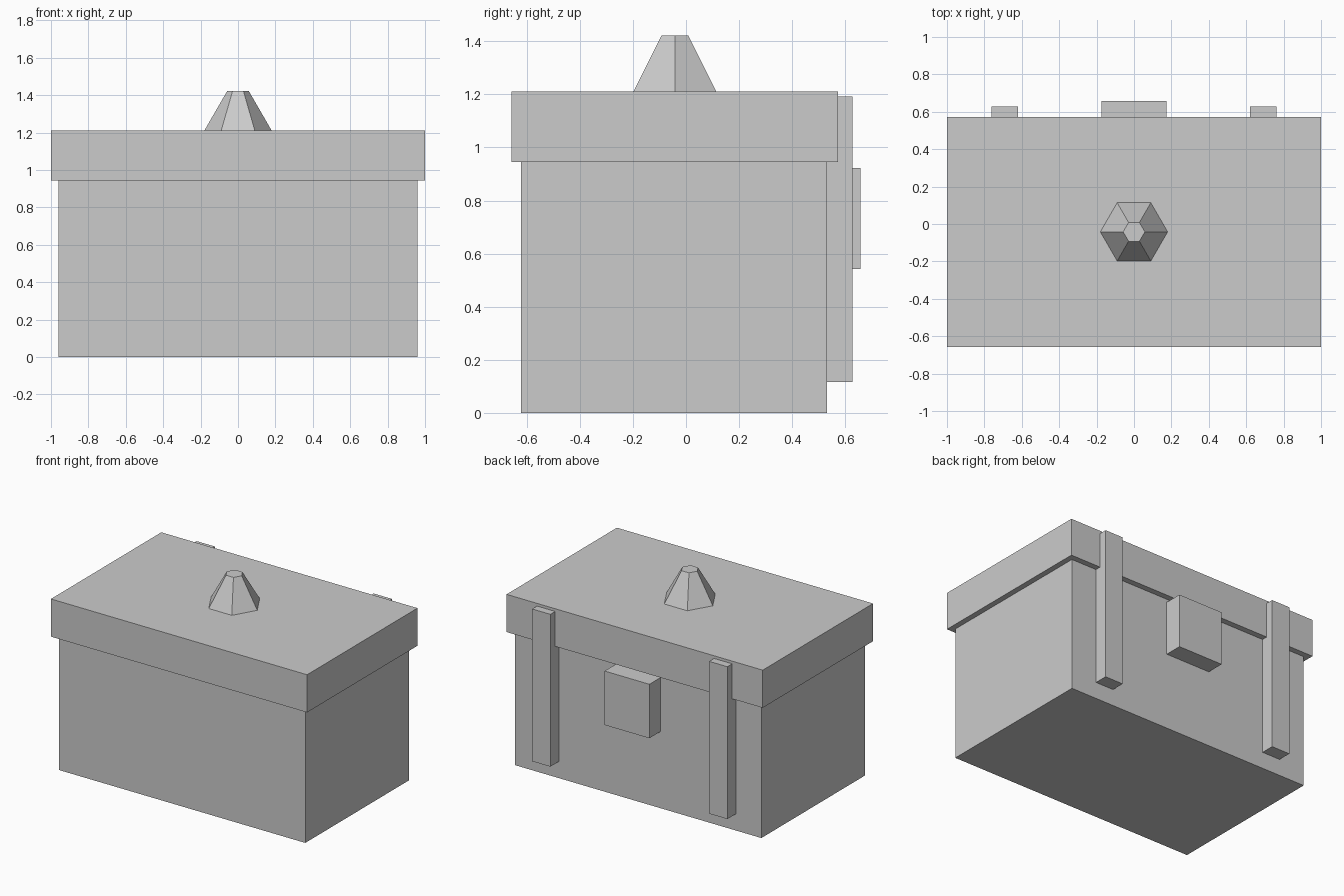
import bpy

cube = bpy.data.objects.get("Cube")
if cube:
    bpy.data.objects.remove(cube, do_unlink=True)

# Single plain grey
grey = bpy.data.materials.new("plain_grey")
grey.use_nodes = True
colour = (0.6, 0.6, 0.6, 1)
grey.diffuse_color = colour
grey.node_tree.nodes["Principled BSDF"].inputs["Base Color"].default_value = colour


def finish(name):
    obj = bpy.context.object
    obj.name = obj.data.name = name
    obj.data.materials.clear()
    obj.data.materials.append(grey)
    return obj


def box(name, low, high):
    """Box spanning two opposite corners."""
    centre = [(a + b) / 2 for a, b in zip(low, high)]
    bpy.ops.mesh.primitive_cube_add(size=1, location=centre)
    obj = finish(name)
    obj.scale = [b - a for a, b in zip(low, high)]
    bpy.ops.object.transform_apply(location=False, rotation=False, scale=True)
    return obj


# Chest body and overhanging lid
back = 0.532
box("chest_body", (-0.961, -0.622, 0), (0.961, back, 0.945))
box("lid", (-1, -0.658, 0.945), (1, 0.573, 1.211))

# Hinge straps and latch plate on the back wall
for side, x in (("left", 0.691), ("right", -0.691)):
    box(side + "_strap", (x - 0.071, back, 0.117), (x + 0.071, 0.627, 1.192))
box("latch_plate", (-0.175, back, 0.542), (0.175, 0.658, 0.923))

# Six-sided tapered knob, corners pointing along x
bpy.ops.mesh.primitive_cone_add(vertices=6, radius1=0.18, radius2=0.058, depth=0.211,
                                location=(0, -0.042, 1.3165), rotation=(0, 0, 1.5708))
finish("lid_knob")
